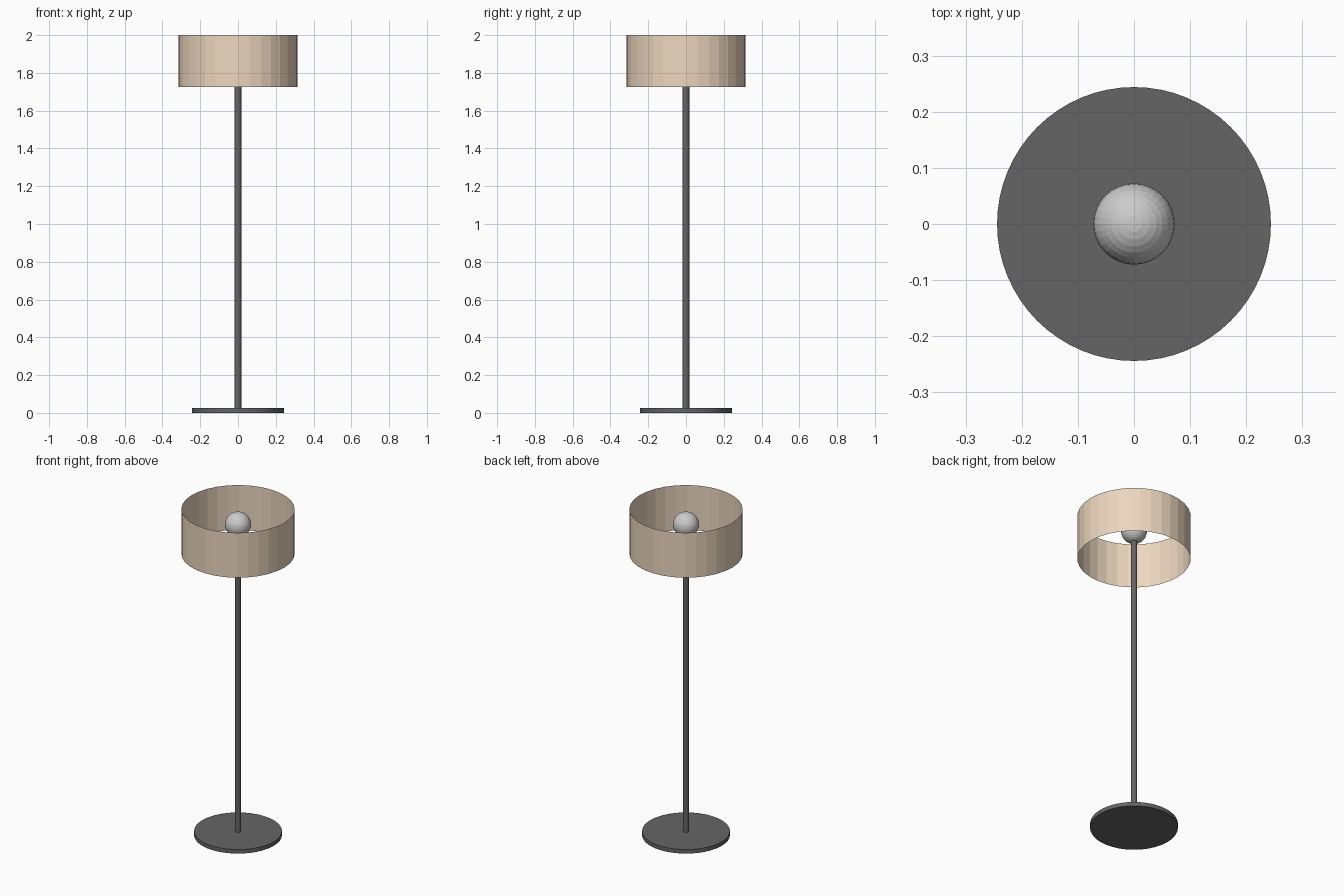
import bpy

if "Cube" in bpy.data.objects:
    bpy.data.objects.remove(bpy.data.objects["Cube"])


def material(name, color):
    mat = bpy.data.materials.new(name)
    mat.diffuse_color = (*color, 1)
    mat.use_nodes = True
    mat.node_tree.nodes["Principled BSDF"].inputs["Base Color"].default_value = mat.diffuse_color
    return mat


def cylinder(name, radius, z0, z1, sides, mat, fill='NGON'):
    bpy.ops.mesh.primitive_cylinder_add(
        vertices=sides, radius=radius, depth=z1 - z0,
        end_fill_type=fill, location=(0, 0, (z0 + z1) / 2))
    ob = bpy.context.object
    ob.name = name
    ob.data.materials.append(mat)
    return ob


metal = material("dark_metal", (0.13, 0.13, 0.13))
fabric = material("tan_fabric", (0.84, 0.68, 0.52))

# Round foot and slim pole that reaches into the bulb
base = cylinder("base", 0.244, 0.0, 0.025, 64, metal)
pole = cylinder("pole", 0.018, 0.025, 1.85, 32, metal)
for ob in (base, pole):
    bpy.context.view_layer.objects.active = ob
    bpy.ops.object.select_all(action='DESELECT')
    ob.select_set(True)
    bpy.ops.object.shade_smooth_by_angle()

# Thin drum shade, open at top and bottom, faceted
cylinder("shade", 0.315, 1.725, 2.0, 32, fabric, fill='NOTHING')

# Faceted globe bulb
bpy.ops.mesh.primitive_uv_sphere_add(
    segments=32, ring_count=16, radius=0.0725, location=(0, 0, 1.905))
bpy.context.object.name = "bulb"
